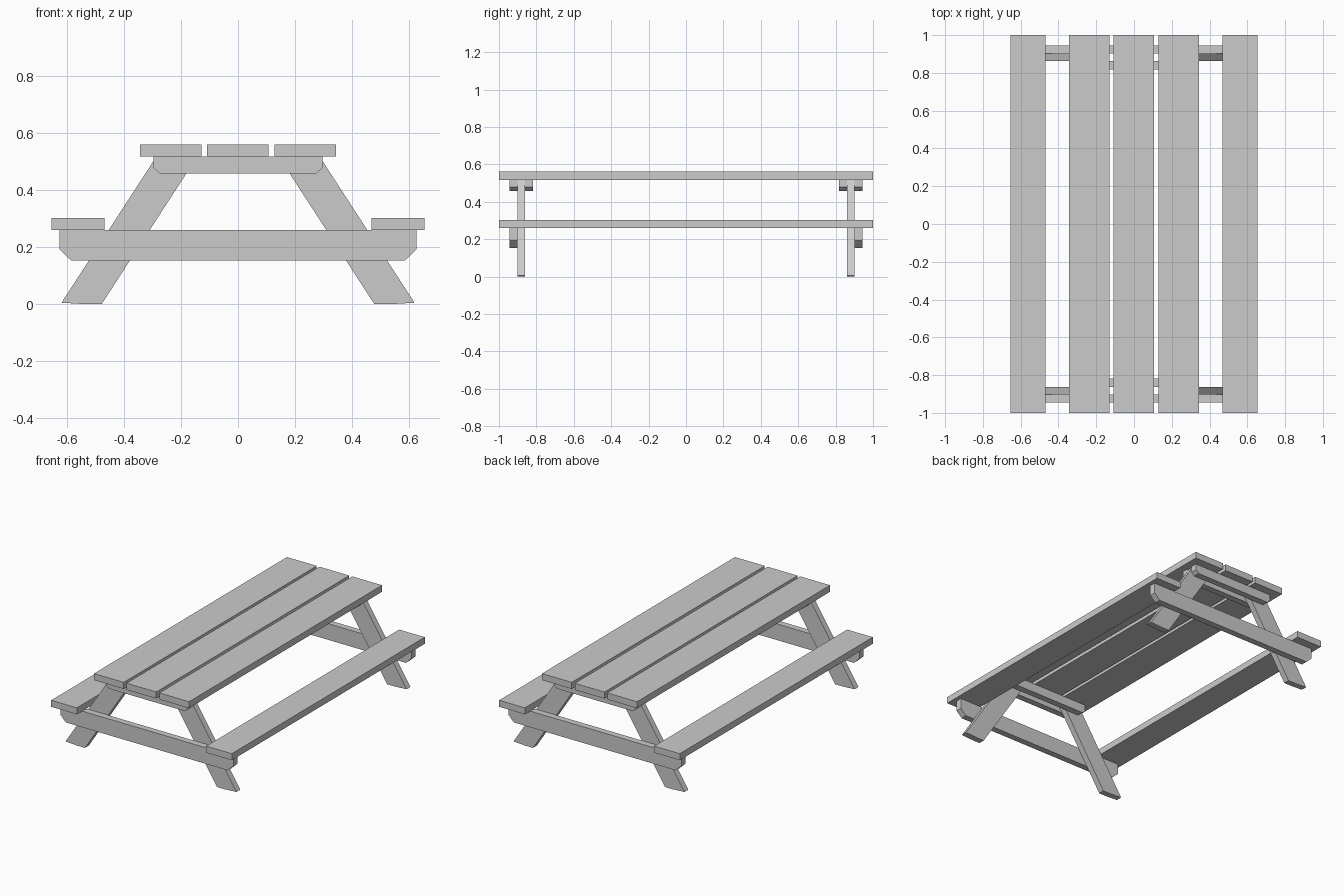
import bpy, bmesh

if "Cube" in bpy.data.objects:
    bpy.data.objects.remove(bpy.data.objects["Cube"])


def prism(name, profile, y0, y1):
    """Extrude an (x, z) profile from y0 to y1."""
    bm = bmesh.new()
    face = bm.faces.new([bm.verts.new((x, y0, z)) for x, z in profile])
    ext = bmesh.ops.extrude_face_region(bm, geom=[face])
    verts = [g for g in ext["geom"] if isinstance(g, bmesh.types.BMVert)]
    bmesh.ops.translate(bm, verts=verts, vec=(0, y1 - y0, 0))
    bmesh.ops.recalc_face_normals(bm, faces=bm.faces)
    mesh = bpy.data.meshes.new(name)
    bm.to_mesh(mesh)
    bm.free()
    obj = bpy.data.objects.new(name, mesh)
    bpy.context.collection.objects.link(obj)
    return obj


def rect(x0, x1, z0, z1):
    return [(x0, z0), (x1, z0), (x1, z1), (x0, z1)]


def chamfered(half, low_half, z0, zc, z1):
    """Symmetric beam outline with cut lower corners."""
    return [(-low_half, z0), (low_half, z0), (half, zc),
            (half, z1), (-half, z1), (-half, zc)]


TOP_LOW, TOP_HIGH = 0.518, 0.561
SEAT_LOW, SEAT_HIGH = 0.26, 0.303

# Table top boards
for i, cx in enumerate((-0.237, -0.001, 0.237)):
    prism(f"top_board_{i + 1}", rect(cx - 0.108, cx + 0.108, TOP_LOW, TOP_HIGH), -1, 1)

# Seat boards
for side, sx in (("left", -1), ("right", 1)):
    prism(f"{side}_seat", rect(*sorted((sx * 0.469, sx * 0.655)), SEAT_LOW, SEAT_HIGH), -1, 1)

# End frames: paired cleats, seat beam and splayed legs
cleat = chamfered(0.297, 0.275, 0.459, 0.479, TOP_LOW)
beam = chamfered(0.627, 0.587, 0.154, 0.192, SEAT_LOW)
leg = [(0.479, 0), (0.535, 0), (0.62, 0.005), (0.287, TOP_LOW), (0.143, TOP_LOW)]
for end, sy in (("front", -1), ("back", 1)):
    prism(f"{end}_outer_cleat", cleat, sy * 0.902, sy * 0.944)
    prism(f"{end}_inner_cleat", cleat, sy * 0.862, sy * 0.819)
    prism(f"{end}_seat_beam", beam, sy * 0.902, sy * 0.944)
    for side, sx in (("left", -1), ("right", 1)):
        prism(f"{end}_{side}_leg", [(sx * x, z) for x, z in leg], sy * 0.862, sy * 0.902)
